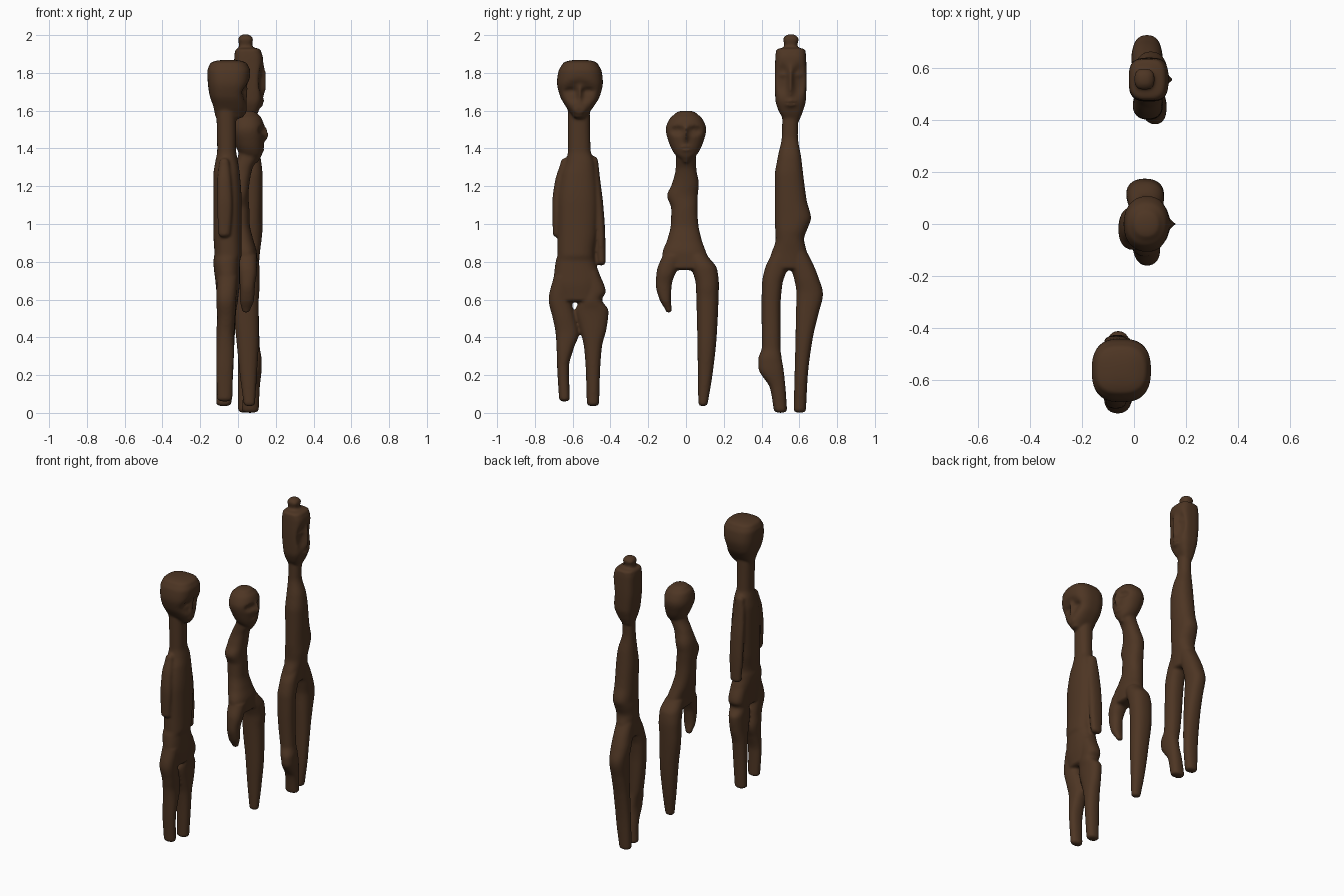
import bpy, bmesh, math

wood = bpy.data.materials.new("dark_brown_wood")
wood.diffuse_color = (0.075, 0.036, 0.017, 1)


def smooth_value(zs, vs, z):
    """Monotone cubic interpolation of vs over zs."""
    n = len(zs)
    d = [(vs[i + 1] - vs[i]) / (zs[i + 1] - zs[i]) for i in range(n - 1)]
    m = [d[0]] + [2 * a * b / (a + b) if a * b > 0 else 0 for a, b in zip(d, d[1:])] + [d[-1]]
    i = max(k for k in range(n - 1) if zs[k] <= z or k == 0)
    h = zs[i + 1] - zs[i]
    t = (z - zs[i]) / h
    return (vs[i] * (2*t**3 - 3*t*t + 1) + vs[i + 1] * (3*t*t - 2*t**3)
            + h * (m[i] * (t**3 - 2*t*t + t) + m[i + 1] * (t**3 - t*t)))


def loft(bm, rings, bottom=0.015, top=0.015, power=2.3, carve=(), sides=56):
    """Rounded column through rings (z, y0, y1, x0, x1), domed at both ends.
    carve: (y, z, ry, rz, depth) marks pressed into the +x side."""
    cols = list(zip(*rings))
    z0, z1 = cols[0][0], cols[0][-1]
    steps = max(4, int((z1 - z0) / 0.009))
    dome = [i * math.pi / 14 for i in range(1, 7)]
    levels = [(z0, -bottom * math.sin(a), math.cos(a)) for a in reversed(dome)]
    levels += [(z0 + (z1 - z0) * i / steps, 0, 1) for i in range(steps + 1)]
    levels += [(z1, top * math.sin(a), math.cos(a)) for a in dome]
    loops = []
    for z, dz, s in levels:
        y0, y1, x0, x1 = [smooth_value(cols[0], c, z) for c in cols[1:]]
        loop = []
        for k in range(sides):
            a = 2 * math.pi * k / sides
            ca, sa = math.cos(a), math.sin(a)
            x = (x0 + x1) / 2 + s * (x1 - x0) / 2 * math.copysign(abs(ca) ** (2 / power), ca)
            y = (y0 + y1) / 2 + s * (y1 - y0) / 2 * math.copysign(abs(sa) ** (2 / power), sa)
            if ca > 0:
                for cy, cz, ry, rz, depth in carve:
                    w = ((y - cy) / ry) ** 2 + ((z + dz - cz) / rz) ** 2
                    x -= depth * math.exp(-w * w) * min(1, ca * 2)
            loop.append(bm.verts.new((x, y, z + dz)))
        loops.append(loop)
    for a, b in zip(loops, loops[1:]):
        for k in range(sides):
            j = (k + 1) % sides
            bm.faces.new((a[k], a[j], b[j], b[k]))
    bm.faces.new(loops[0][::-1])
    bm.faces.new(loops[-1])


def finish(bm, name):
    """Fuse the parts into one carved body."""
    mesh = bpy.data.meshes.new(name)
    bmesh.ops.recalc_face_normals(bm, faces=bm.faces)
    bm.to_mesh(mesh)
    bm.free()
    mesh.materials.append(wood)
    ob = bpy.data.objects.new(name, mesh)
    bpy.context.collection.objects.link(ob)
    fuse = ob.modifiers.new("fuse", 'REMESH')
    fuse.mode, fuse.voxel_size, fuse.use_smooth_shade = 'VOXEL', 0.008, True
    soft = ob.modifiers.new("soften", 'SMOOTH')
    soft.factor, soft.iterations = 0.5, 4
    bpy.context.view_layer.objects.active = ob
    ob.select_set(True)
    bpy.ops.object.convert(target='MESH')
    ob.select_set(False)


# ---- figure with arms and overhanging hair
bm = bmesh.new()
# head: brow hollow, eyes, nose, mouth
loft(bm, [(1.57, -.60, -.53, -.12, .03), (1.62, -.635, -.49, -.13, .045),
          (1.68, -.668, -.455, -.15, .05), (1.75, -.683, -.44, -.16, .062),
          (1.81, -.675, -.447, -.162, .065), (1.845, -.655, -.465, -.15, .05)],
     top=.025, power=2.7,
     carve=[(-.565, 1.70, .085, .055, .022), (-.61, 1.705, .03, .016, .012),
            (-.52, 1.705, .03, .016, .012), (-.565, 1.69, .014, .045, -.022),
            (-.565, 1.60, .03, .016, -.012), (-.565, 1.602, .018, .006, .016)])
# neck and torso
loft(bm, [(.60, -.68, -.46, -.11, .0), (.70, -.70, -.45, -.12, .01),
          (.80, -.69, -.48, -.13, .01), (.84, -.68, -.485, -.125, .02),
          (.95, -.68, -.47, -.13, .02), (1.10, -.68, -.465, -.13, .02),
          (1.26, -.66, -.475, -.13, .01), (1.33, -.635, -.485, -.12, 0),
          (1.39, -.625, -.505, -.11, -.01), (1.62, -.625, -.51, -.115, -.01)])
# arms
loft(bm, [(.95, -.705, -.66, -.105, -.04), (1.1, -.708, -.655, -.11, -.03),
          (1.22, -.695, -.635, -.11, -.035), (1.32, -.665, -.61, -.10, -.045)], bottom=.02, top=.03)
loft(bm, [(.80, -.472, -.425, -.105, -.03), (.95, -.478, -.428, -.115, -.02),
          (1.1, -.49, -.438, -.115, -.02), (1.24, -.505, -.455, -.11, -.03),
          (1.33, -.52, -.465, -.10, -.04)], bottom=.02, top=.03)
# legs
loft(bm, [(.075, -.672, -.615, -.11, -.03), (.24, -.682, -.62, -.115, -.025),
          (.34, -.685, -.595, -.115, -.02), (.42, -.69, -.568, -.115, -.02),
          (.50, -.705, -.585, -.11, -.015), (.60, -.727, -.605, -.115, -.01),
          (.72, -.70, -.58, -.11, 0)])
loft(bm, [(.05, -.525, -.46, -.115, -.035), (.22, -.53, -.455, -.115, -.025),
          (.35, -.54, -.445, -.115, -.02), (.45, -.565, -.42, -.11, -.015),
          (.54, -.585, -.41, -.11, -.01), (.60, -.56, -.445, -.11, 0), (.64, -.55, -.425, -.11, 0),
          (.74, -.57, -.46, -.11, 0)])
finish(bm, "figure_with_arms")

# ---- small figure with a broken leg
bm = bmesh.new()
# head: eyes, nose, mouth
loft(bm, [(1.335, -.02, .02, .05, .11), (1.37, -.06, .06, .01, .128), (1.43, -.09, .09, -.02, .135),
          (1.50, -.107, .107, -.04, .14), (1.56, -.085, .085, -.03, .125),
          (1.585, -.055, .055, -.005, .10)], power=2.2,
     carve=[(-.045, 1.495, .036, .022, .018), (.045, 1.495, .036, .022, .018),
            (0, 1.475, .013, .04, -.022), (0, 1.40, .035, .014, -.012),
            (0, 1.402, .03, .005, .014)])
# neck and swaying torso
loft(bm, [(.77, -.12, .13, -.01, .10), (.84, -.125, .11, -.02, .10), (.92, -.098, .082, -.04, .08),
          (1.0, -.08, .065, -.05, .062), (1.08, -.078, .06, -.055, .06),
          (1.15, -.10, .062, -.06, .055), (1.21, -.075, .068, -.055, .06),
          (1.29, -.055, .055, -.03, .075), (1.36, -.052, .052, .0, .105),
          (1.42, -.05, .05, .01, .10)])
# broken leg and whole leg
loft(bm, [(.545, -.108, -.075, .02, .065), (.60, -.14, -.08, .01, .085), (.68, -.16, -.075, .01, .09),
          (.75, -.155, -.05, .0, .10), (.83, -.125, .0, -.01, .10)])
loft(bm, [(.05, .065, .115, .03, .09), (.2, .063, .14, .01, .10), (.40, .06, .162, -.01, .11),
          (.60, .055, .172, -.03, .11), (.68, .052, .174, -.03, .115), (.76, .03, .165, -.025, .115),
          (.83, .0, .115, -.015, .10)])
finish(bm, "small_figure_with_broken_leg")

# ---- tall figure with a topknot
bm = bmesh.new()
# topknot
loft(bm, [(1.9, .52, .59, .005, .075), (1.95, .52, .59, .005, .075), (1.975, .514, .597, .0, .08)],
     top=.03, power=2.6)
# head: cheeks, eyes, nose, mouth
loft(bm, [(1.55, .52, .60, .01, .085), (1.60, .49, .62, .0, .11), (1.66, .473, .635, -.01, .128),
          (1.78, .47, .638, -.02, .135), (1.88, .473, .636, -.02, .132),
          (1.92, .477, .632, -.015, .12)], power=3.2,
     carve=[(.512, 1.765, .03, .075, .02), (.597, 1.765, .03, .075, .02),
            (.512, 1.79, .02, .013, -.008), (.597, 1.79, .02, .013, -.008),
            (.555, 1.755, .016, .075, -.018), (.555, 1.64, .03, .02, -.016),
            (.555, 1.64, .03, .006, .016)])
# neck and torso
loft(bm, [(.77, .43, .64, .0, .11), (.84, .45, .64, .0, .115), (.92, .475, .625, -.005, .125),
          (.98, .472, .645, -.005, .13), (1.03, .47, .662, .0, .13), (1.12, .47, .64, .0, .13),
          (1.25, .47, .622, .0, .13), (1.35, .485, .61, .005, .12),
          (1.47, .508, .592, .01, .09), (1.6, .51, .595, .01, .09)])
# legs
loft(bm, [(.015, .465, .535, .02, .11), (.13, .445, .527, .03, .115), (.24, .383, .515, .04, .125),
          (.28, .382, .508, .035, .125), (.35, .402, .50, .02, .115), (.55, .40, .50, .0, .11),
          (.68, .402, .51, -.005, .11), (.77, .42, .54, .0, .11), (.85, .46, .56, .0, .11)])
loft(bm, [(.015, .57, .635, .0, .08), (.2, .575, .645, .0, .10), (.40, .58, .672, .0, .105),
          (.52, .582, .70, .0, .105), (.63, .585, .725, -.005, .105), (.72, .57, .70, -.01, .11),
          (.79, .545, .672, -.005, .11), (.87, .53, .63, 0, .11)])
finish(bm, "tall_figure_with_topknot")
